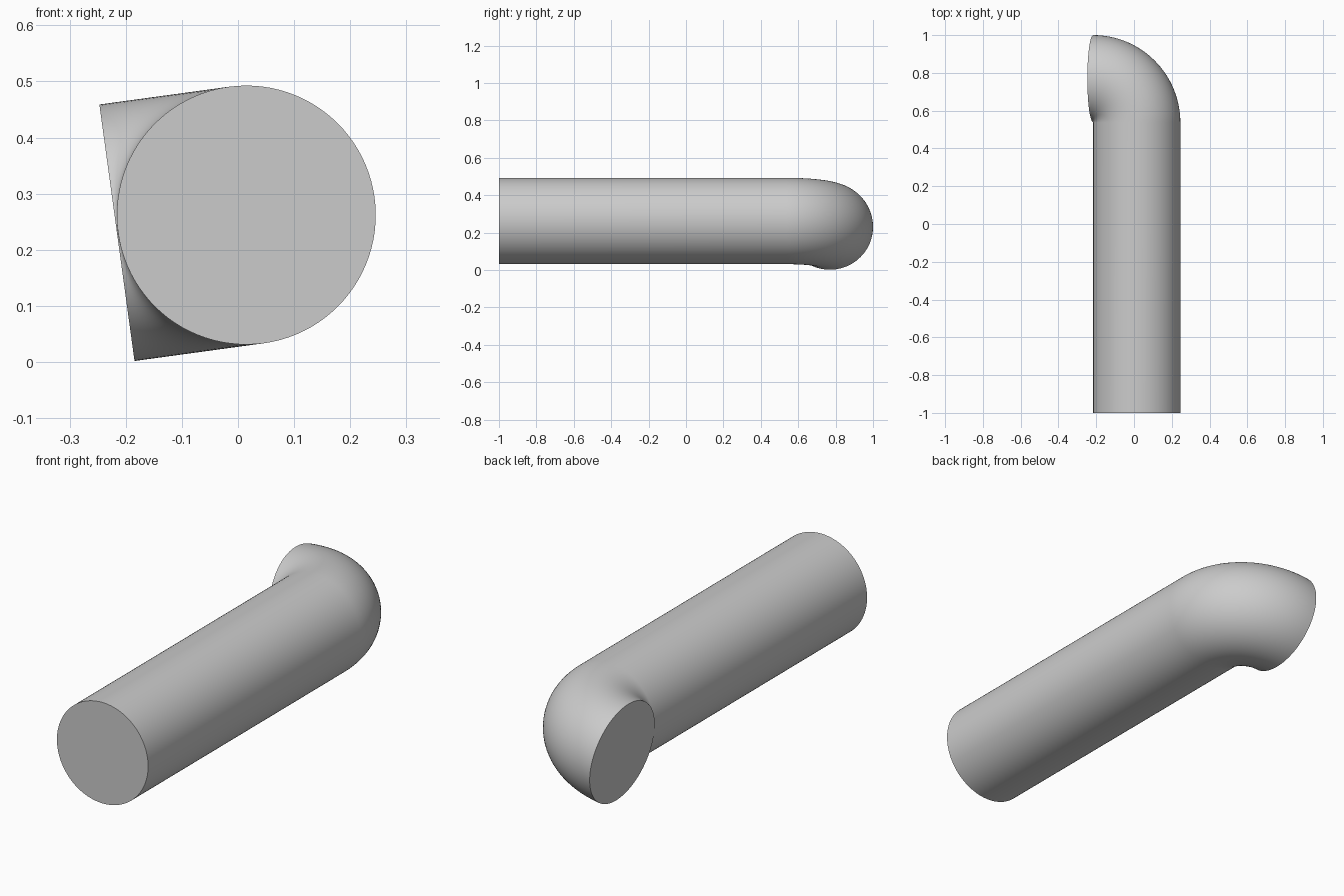
import bpy, bmesh, math
from mathutils import Vector, Matrix

cube = bpy.data.objects.get("Cube")
if cube:
    bpy.data.objects.remove(cube, do_unlink=True)

RADIUS, BEND = 0.2307, 0.2327
SIDES, STEPS = 96, 32
START = Vector((0.0148, -1.0, 0.262))
BEND_Y = 1.0 - RADIUS - BEND
TILT = math.radians(7.8)

# Plain grey material
grey = bpy.data.materials.new("grey")
grey.use_nodes = True
colour = (0.6, 0.6, 0.6, 1)
grey.diffuse_color = colour
grey.node_tree.nodes["Principled BSDF"].inputs["Base Color"].default_value = colour

# Directions: along the pipe, toward the bend, and across both
along = Vector((0, 1, 0))
side = Vector((-math.cos(TILT), 0, -math.sin(TILT)))
across = along.cross(side)
bend_start = Vector((START.x, BEND_Y, START.z))
pivot = bend_start + side * BEND

bm = bmesh.new()


def add_ring(centre, inward):
    """Circle of vertices in the plane of the inward and across directions."""
    angles = [2 * math.pi * i / SIDES for i in range(SIDES)]
    return [bm.verts.new(centre + RADIUS * (inward * math.cos(a) + across * math.sin(a)))
            for a in angles]


# Straight run, then a quarter turn about the pivot
rings = [add_ring(START, side)]
for step in range(STEPS + 1):
    t = math.pi / 2 * step / STEPS
    inward = side * math.cos(t) - along * math.sin(t)
    rings.append(add_ring(pivot - inward * BEND, inward))

for a, b in zip(rings, rings[1:]):
    for i in range(SIDES):
        j = (i + 1) % SIDES
        bm.faces.new((a[i], a[j], b[j], b[i]))

# Flat end caps
bm.faces.new(rings[0])
bm.faces.new(rings[-1])
bmesh.ops.recalc_face_normals(bm, faces=bm.faces)

mesh = bpy.data.meshes.new("bent_pipe")
bm.to_mesh(mesh)
bm.free()
mesh.materials.append(grey)
pipe = bpy.data.objects.new("bent_pipe", mesh)
bpy.context.collection.objects.link(pipe)

# Smooth walls with crisp cap edges
bpy.ops.object.select_all(action="DESELECT")
pipe.select_set(True)
bpy.context.view_layer.objects.active = pipe
bpy.ops.object.shade_smooth_by_angle(angle=math.radians(35))
